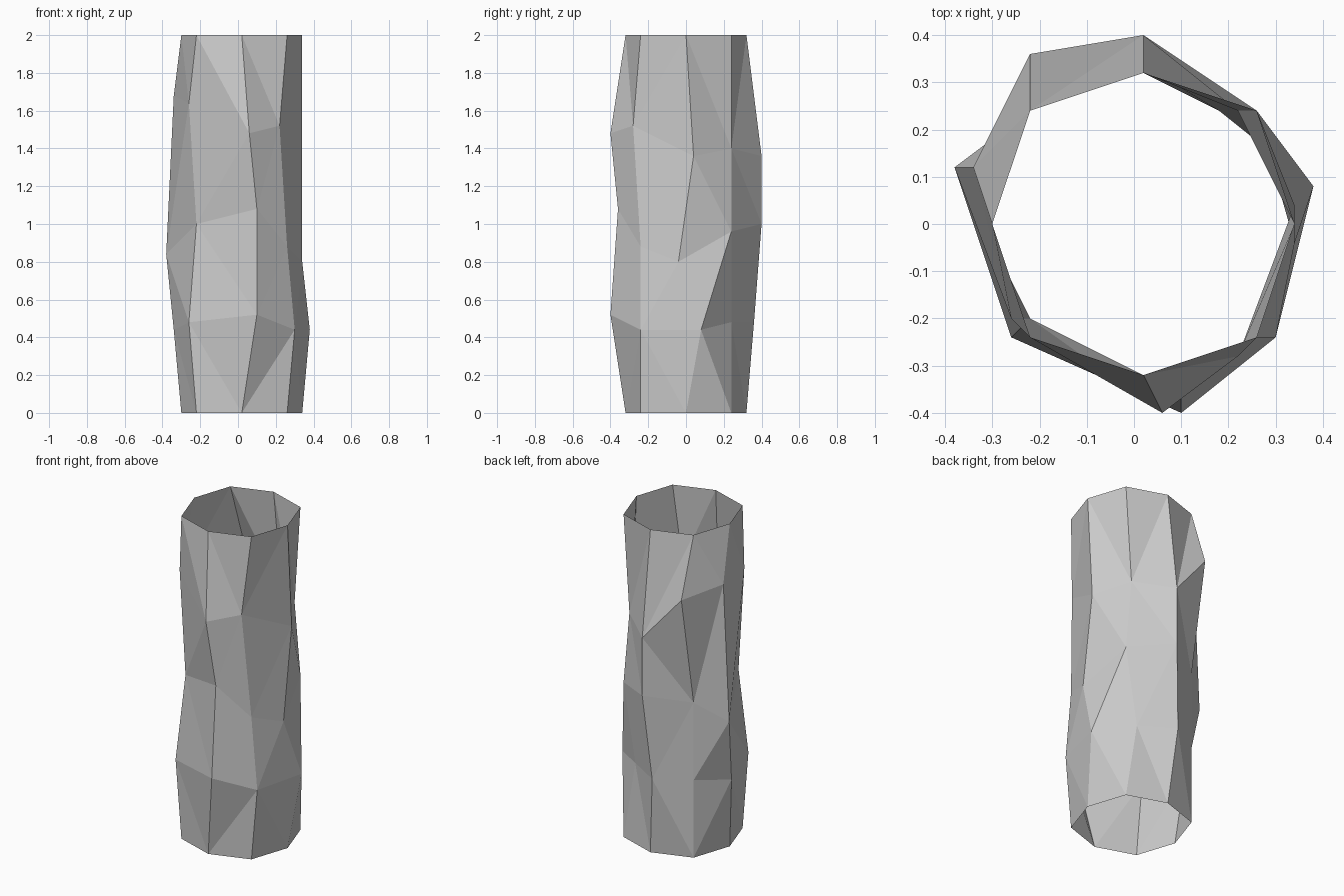
import bpy
import bmesh

cube = bpy.data.objects.get("Cube")
if cube:
    bpy.data.objects.remove(cube, do_unlink=True)

# Plain grey finish
mat = bpy.data.materials.new("plain_grey")
mat.use_nodes = True
grey = (0.6, 0.6, 0.6, 1)
mat.diffuse_color = grey
mat.node_tree.nodes["Principled BSDF"].inputs["Base Color"].default_value = grey

# Octagonal end ring, counterclockwise from the front
end_ring = [(.02, -.32), (.26, -.24), (.34, 0), (.26, .24),
            (.02, .32), (-.22, .24), (-.30, 0), (-.22, -.24)]

# Irregular facet corners of each column: lower, middle, upper
corners = [
    [(.10, -.40, .52), (.10, -.36, 1.08), (.06, -.40, 1.48)],
    [(.30, -.24, .44), (.26, -.24, .88), (.22, -.28, 1.52)],
    [(.38, .08, .44), (.34, -.04, .80), (.34, .04, 1.36)],
    [(.18, .24, .48), (.26, .24, .96), (.22, .24, 1.40)],
    [(-.02, .36, .48), (.02, .40, 1.0), (.02, .40, 1.36)],
    [(-.22, .24, .48), (-.22, .24, .96), (-.22, .36, 1.64)],
    [(-.34, .04, .44), (-.38, .12, .84), (-.34, .12, 1.68)],
    [(-.26, -.24, .48), (-.22, -.20, 1.0), (-.26, -.20, 1.64)],
]

# Panels (column, level) folded along their longer diagonal
long_fold = {(2, 1), (7, 3), (6, 2), (4, 3)}

# Open faceted tube wall
bm = bmesh.new()
columns = []
for (x, y), middle in zip(end_ring, corners):
    points = [(x, y, 0), *middle, (x, y, 2)]
    columns.append([bm.verts.new(p) for p in points])

for i, left in enumerate(columns):
    right = columns[(i + 1) % len(columns)]
    for k in range(len(left) - 1):
        a, b, c, d = left[k], right[k], right[k + 1], left[k + 1]
        rising = (a.co - c.co).length < (b.co - d.co).length
        if (i, k) in long_fold:
            rising = not rising
        folds = [(a, b, c), (a, c, d)] if rising else [(a, b, d), (b, c, d)]
        for tri in folds:
            bm.faces.new(tri)

mesh = bpy.data.meshes.new("faceted_tube")
bm.to_mesh(mesh)
bm.free()
mesh.materials.append(mat)
tube = bpy.data.objects.new("faceted_tube", mesh)
bpy.context.collection.objects.link(tube)
